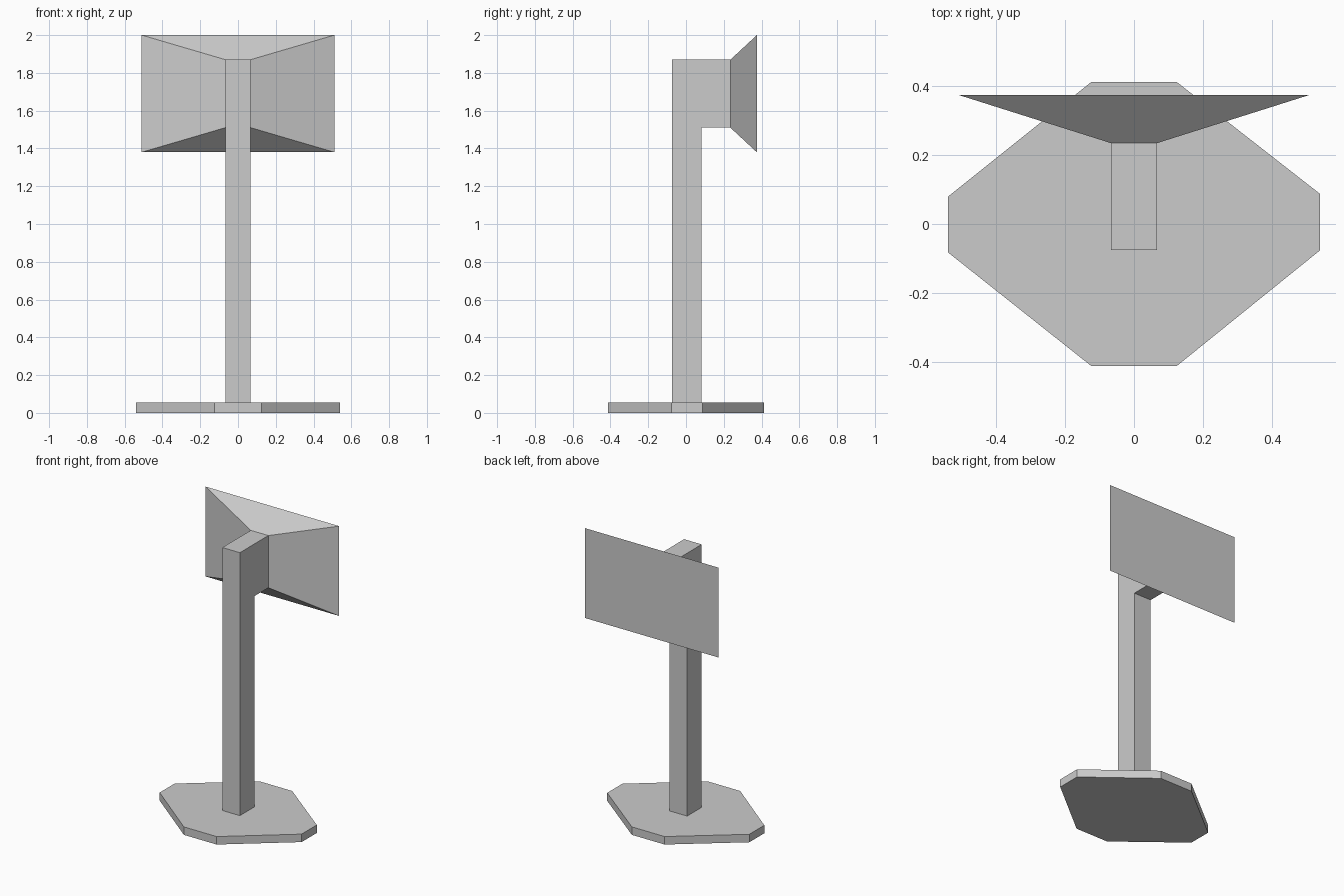
import bpy
import bmesh
from mathutils import Vector

cube = bpy.data.objects.get("Cube")
if cube:
    bpy.data.objects.remove(cube, do_unlink=True)

grey = bpy.data.materials.new("light_grey")
grey.use_nodes = True
colour = (0.6, 0.6, 0.6, 1)
grey.diffuse_color = colour
grey.node_tree.nodes["Principled BSDF"].inputs["Base Color"].default_value = colour


def finish(name, bm):
    """Turn a bmesh into a flat-shaded grey object."""
    bmesh.ops.recalc_face_normals(bm, faces=bm.faces)
    mesh = bpy.data.meshes.new(name)
    bm.to_mesh(mesh)
    bm.free()
    mesh.materials.append(grey)
    obj = bpy.data.objects.new(name, mesh)
    bpy.context.scene.collection.objects.link(obj)
    return obj


def extrude(name, outline, direction):
    """Sweep a closed outline into a solid."""
    bm = bmesh.new()
    face = bm.faces.new([bm.verts.new(p) for p in outline])
    result = bmesh.ops.extrude_face_region(bm, geom=[face], use_keep_orig=True)
    moved = [v for v in result["geom"] if isinstance(v, bmesh.types.BMVert)]
    bmesh.ops.translate(bm, verts=moved, vec=Vector(direction))
    return finish(name, bm)


# Foot plate: wide plate with cut corners
plate = [(-0.125, -0.412), (0.125, -0.412), (0.54, -0.077), (0.54, 0.088),
         (0.125, 0.412), (-0.125, 0.412), (-0.54, 0.08), (-0.54, -0.083)]
extrude("foot_plate", [(x, y, 0) for x, y in plate], (0, 0, 0.055))

# Post with a short arm pointing backwards at the top
half = 0.067
arm_low, arm_high, arm_end = 1.51, 1.87, 0.235
side = [(-0.075, 0.055), (0.083, 0.055), (0.083, arm_low),
        (arm_end, arm_low), (arm_end, arm_high), (-0.075, arm_high)]
extrude("post_and_arm", [(-half, y, z) for y, z in side], (2 * half, 0, 0))


# Flared panel: widens from the arm end to a flat back
def rectangle(bm, w, y, low, high):
    return [bm.verts.new((x, y, z)) for x, z in
            ((-w, low), (w, low), (w, high), (-w, high))]


bm = bmesh.new()
near = rectangle(bm, half, arm_end, arm_low, arm_high)
far = rectangle(bm, 0.51, 0.375, 1.38, 2.0)
bm.faces.new(near)
bm.faces.new(far)
for i in range(4):
    j = (i + 1) % 4
    bm.faces.new((near[i], near[j], far[j], far[i]))
finish("flared_panel", bm)
